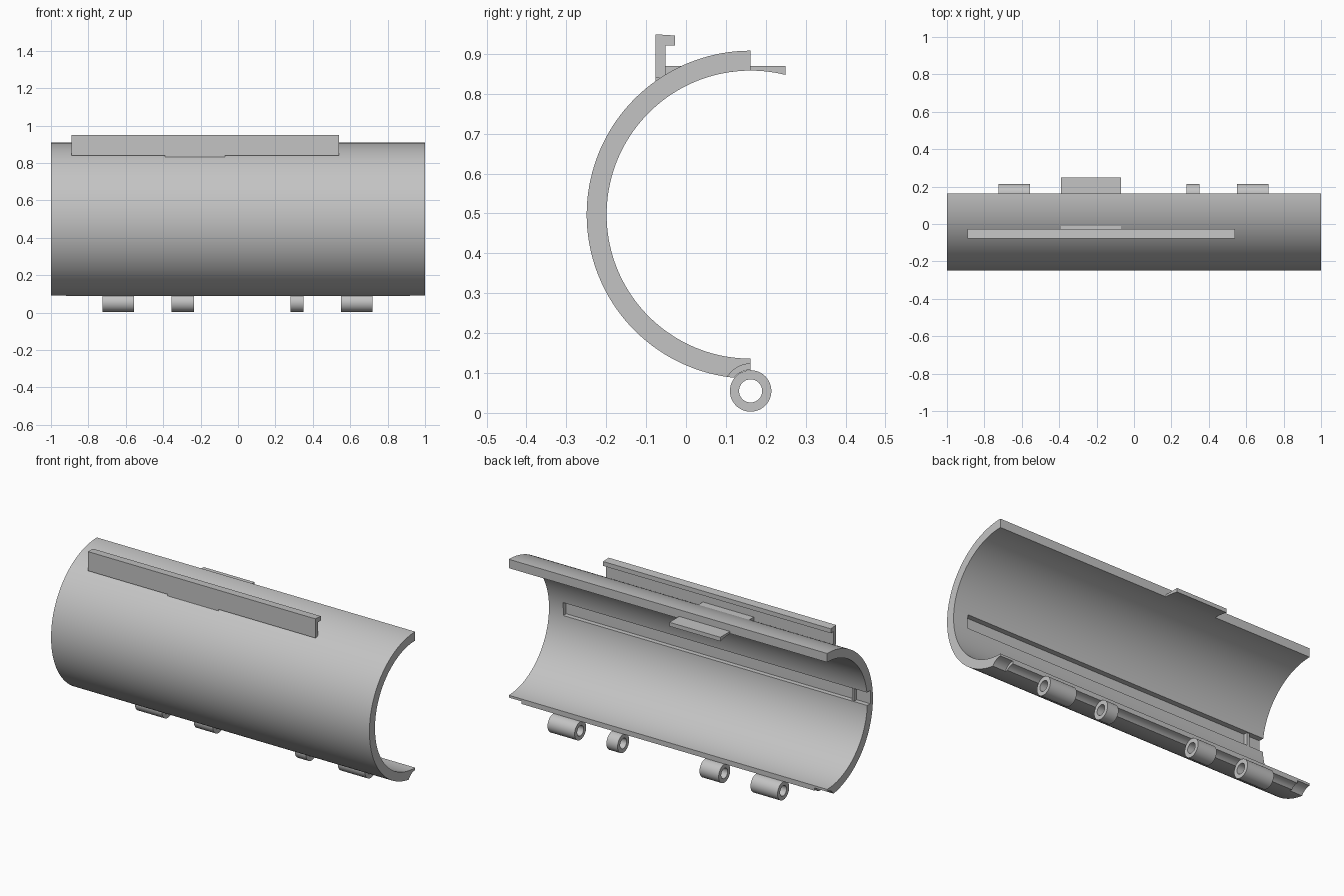
import bpy, bmesh
from math import sin, cos, pi, radians

cube = bpy.data.objects.get("Cube")
if cube:
    bpy.data.objects.remove(cube, do_unlink=True)

grey = bpy.data.materials.new("plain grey")
grey.use_nodes = True
colour = (0.55, 0.55, 0.55, 1)
grey.diffuse_color = colour
grey.node_tree.nodes["Principled BSDF"].inputs["Base Color"].default_value = colour

CY, CZ, OUTER, INNER = 0.162, 0.497, 0.411, 0.361   # shell axis and radii
HY, HZ, KNUCKLE, BORE = 0.162, 0.055, 0.052, 0.029  # hinge axis and radii


def arc(cy, cz, r, start, end, n):
    """Points on an arc in the yz plane, angles in degrees."""
    angles = [radians(start + (end - start) * i / n) for i in range(n + 1)]
    return [(cy + r * cos(a), cz + r * sin(a)) for a in angles]


def prism(name, profile, x0, x1):
    """Extrude a yz outline from x0 to x1."""
    bm = bmesh.new()
    face = bm.faces.new([bm.verts.new((x0, y, z)) for y, z in profile])
    out = bmesh.ops.extrude_face_region(bm, geom=[face])
    verts = [v for v in out["geom"] if isinstance(v, bmesh.types.BMVert)]
    bmesh.ops.translate(bm, verts=verts, vec=(x1 - x0, 0, 0))
    bmesh.ops.recalc_face_normals(bm, faces=bm.faces)
    mesh = bpy.data.meshes.new(name)
    bm.to_mesh(mesh)
    bm.free()
    mesh.materials.append(grey)
    obj = bpy.data.objects.new(name, mesh)
    bpy.context.collection.objects.link(obj)
    return obj


def box(y0, y1, z0, z1):
    return [(y0, z0), (y1, z0), (y1, z1), (y0, z1)]


def cut(obj, cutter):
    bpy.context.view_layer.objects.active = obj
    mod = obj.modifiers.new("cut", "BOOLEAN")
    mod.operation, mod.solver, mod.object = "DIFFERENCE", "EXACT", cutter
    bpy.ops.object.modifier_apply(modifier=mod.name)
    bpy.data.objects.remove(cutter, do_unlink=True)


def smooth(obj):
    bpy.ops.object.select_all(action="DESELECT")
    obj.select_set(True)
    bpy.context.view_layer.objects.active = obj
    bpy.ops.object.shade_smooth_by_angle(angle=radians(30))


# Half-round shell
shell = prism("shell", arc(CY, CZ, OUTER, 90, 270, 72) + arc(CY, CZ, INNER, 270, 90, 72), -1, 1)

# Hinge groove along the lower edge, wider at both ends
for x0, x1, r in ((-1.1, -0.92, 0.068), (-0.95, 0.95, 0.053), (0.92, 1.1, 0.068)):
    cut(shell, prism("groove_cutter", arc(HY, HZ, r, 0, 352.5, 47), x0, x1))

# Shallow slot on the inner wall, open at the right end
cut(shell, prism("slot_cutter", box(-0.225, -0.1, 0.475, 0.55), -1.1, 0.91))
smooth(shell)
prism("slot_rib", box(-0.23, -0.202, 0.47, 0.555), -0.915, -0.9)

# Hinge knuckles
for i, (x0, x1) in enumerate(((-0.725, -0.555), (-0.355, -0.235), (0.28, 0.35), (0.55, 0.72))):
    knuckle = prism(f"hinge_knuckle_{i + 1}", arc(HY, HZ, KNUCKLE, 0, 352.5, 47), x0, x1)
    cut(knuckle, prism("bore_cutter", arc(HY, HZ, BORE, 0, 352.5, 47), x0 - 0.1, x1 + 0.1))
    smooth(knuckle)

# Latch plate: flat top, underside follows the inner wall
underside = arc(CY, CZ, INNER, 104, 76, 14)
prism("latch_plate", [(-0.077, 0.87), (-0.077, 0.831), (0, 0.845)] + underside + [(0.249, 0.87)],
      -0.39, -0.07)

# Hooked rail on top
prism("hooked_rail", [(-0.077, 0.84), (-0.052, 0.84), (-0.052, 0.921), (-0.028, 0.921),
                      (-0.028, 0.946), (-0.077, 0.949)], -0.89, 0.54)
